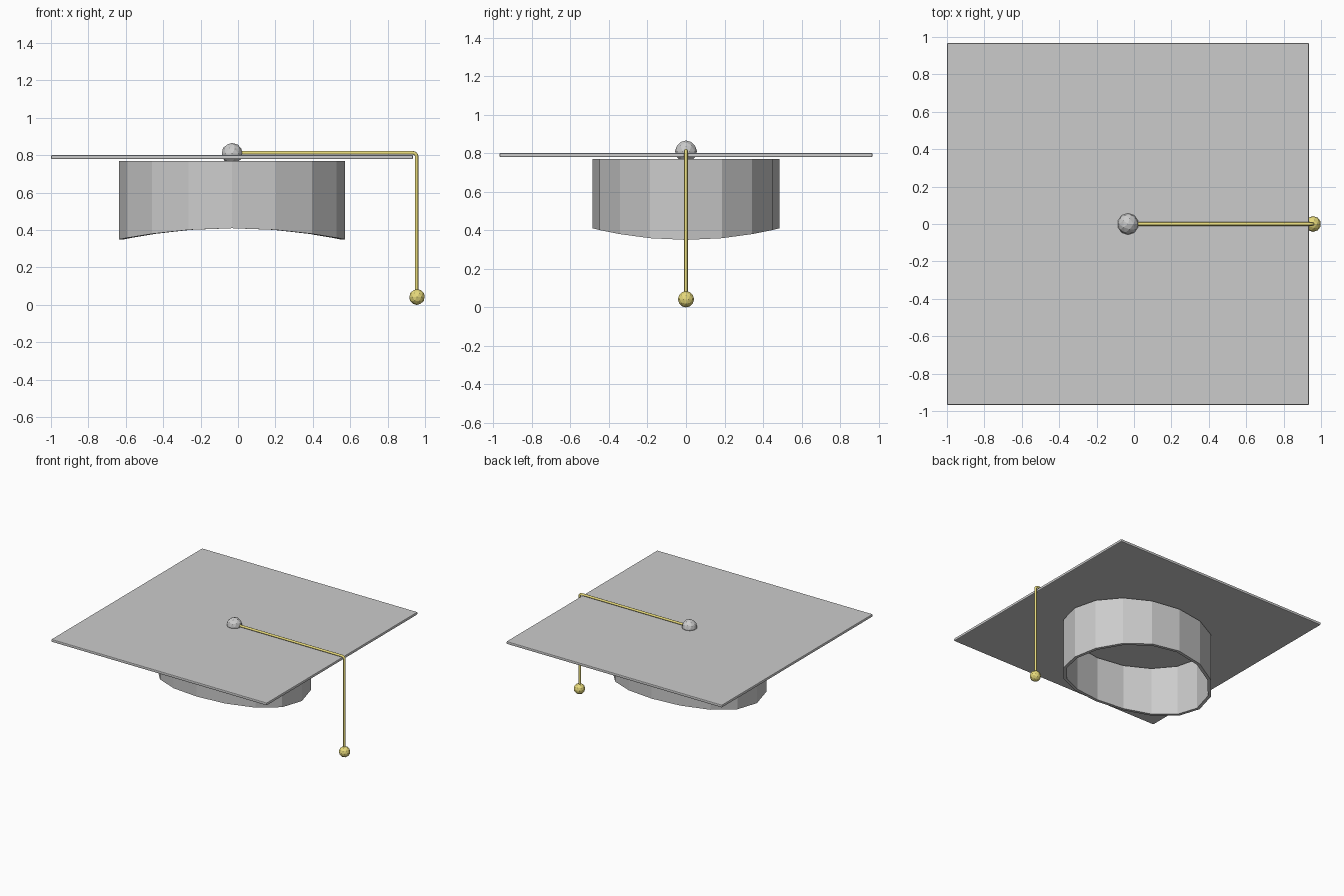
import bpy, bmesh
from math import sin, cos, pi

if "Cube" in bpy.data.objects:
    bpy.data.objects.remove(bpy.data.objects["Cube"])

CX = -0.032  # centre of the cap, offset because the tassel overhangs

gold = bpy.data.materials.new("gold")
gold.diffuse_color = (0.8, 0.7, 0.2, 1)
gold.use_nodes = True
gold.node_tree.nodes["Principled BSDF"].inputs["Base Color"].default_value = gold.diffuse_color


def finish(name, bm, mat=None):
    bmesh.ops.recalc_face_normals(bm, faces=bm.faces)
    me = bpy.data.meshes.new(name)
    bm.to_mesh(me)
    bm.free()
    ob = bpy.data.objects.new(name, me)
    bpy.context.collection.objects.link(ob)
    if mat:
        me.materials.append(mat)
    return ob


def ball(name, loc, radius, mat=None):
    bm = bmesh.new()
    bmesh.ops.create_icosphere(bm, subdivisions=2, radius=radius)
    bmesh.ops.translate(bm, verts=bm.verts, vec=loc)
    return finish(name, bm, mat)


# Square board with slightly eased edges
bm = bmesh.new()
bmesh.ops.create_cube(bm, size=1)
bmesh.ops.scale(bm, verts=bm.verts, vec=(1.935, 1.935, 0.022))
bmesh.ops.translate(bm, verts=bm.verts, vec=(CX, 0, 0.79))
board = finish("board", bm)
bev = board.modifiers.new("eased_edges", 'BEVEL')
bev.width = 0.006
bev.segments = 2

# Oval head band: 16-sided open ring, rim dips towards both ends
N = 16
bm = bmesh.new()
rings = []
for inset, top in ((0, True), (0, False), (0.025, False), (0.025, True)):
    ring = []
    for i in range(N):
        a = 2 * pi * i / N
        z = 0.77 if top else 0.41 - 0.06 * cos(a) ** 2
        ring.append(bm.verts.new((CX + (0.605 - inset) * cos(a),
                                  (0.485 - inset) * sin(a), z)))
    rings.append(ring)
for k in range(4):
    r, s = rings[k], rings[(k + 1) % 4]
    for i in range(N):
        j = (i + 1) % N
        bm.faces.new((r[i], r[j], s[j], s[i]))
finish("head_band", bm)

# Button on top and tassel knob
ball("button", (CX, 0, 0.809), 0.057)
ball("tassel_knob", (0.957, 0, 0.042), 0.0425, gold)

# Tassel cord: along the board, round the corner, straight down
cx, top, r = 0.955, 0.813, 0.02
path = [(CX, top)]
path += [(cx - r + r * sin(t * pi / 8), top - r + r * cos(t * pi / 8)) for t in range(5)]
path += [(cx, 0.05)]
cu = bpy.data.curves.new("tassel_cord", 'CURVE')
cu.dimensions = '3D'
cu.bevel_depth = 0.0095
cu.bevel_resolution = 2
cu.use_fill_caps = True
sp = cu.splines.new('POLY')
sp.points.add(len(path) - 1)
for p, (x, z) in zip(sp.points, path):
    p.co = (x, 0, z, 1)
cu.materials.append(gold)
cord = bpy.data.objects.new("tassel_cord", cu)
bpy.context.collection.objects.link(cord)
